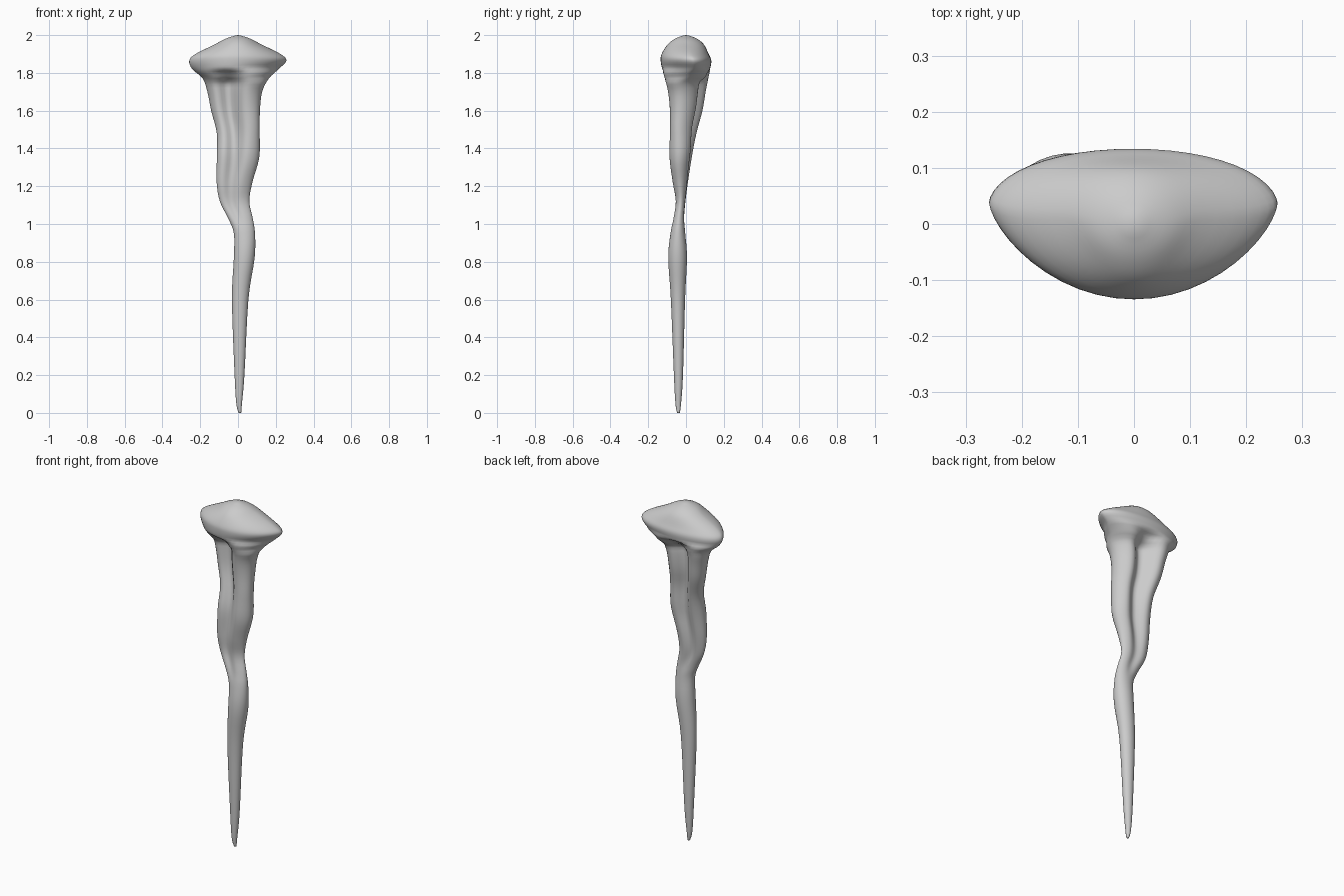
import bpy, bmesh, math

if "Cube" in bpy.data.objects:
    bpy.data.objects.remove(bpy.data.objects["Cube"])

# Silhouette stations: z, left x, right x, front y, back y
STATIONS = [
    (0.00, 0.003, 0.017, -0.047, -0.033), (0.05, -0.009, 0.021, -0.056, -0.026),
    (0.20, -0.018, 0.034, -0.064, -0.016), (0.60, -0.032, 0.055, -0.080, -0.005),
    (0.82, -0.022, 0.088, -0.094, 0.005), (0.95, -0.022, 0.090, -0.082, -0.004),
    (1.03, -0.052, 0.078, -0.066, -0.010), (1.12, -0.096, 0.060, -0.054, -0.003),
    (1.22, -0.113, 0.076, -0.070, 0.010), (1.35, -0.112, 0.112, -0.087, 0.030),
    (1.48, -0.112, 0.115, -0.085, 0.055), (1.60, -0.142, 0.116, -0.085, 0.087),
    (1.70, -0.162, 0.128, -0.095, 0.104), (1.77, -0.187, 0.163, -0.112, 0.118),
    (1.82, -0.242, 0.215, -0.126, 0.128), (1.865, -0.258, 0.256, -0.134, 0.134),
    (1.90, -0.225, 0.225, -0.129, 0.120), (1.95, -0.125, 0.125, -0.098, 0.095),
    (1.98, -0.068, 0.068, -0.060, 0.060), (1.997, -0.018, 0.018, -0.018, 0.018),
]
# Strand shape: z, groove depth, skew of the two strands, lens-shaped cap amount
SHAPE = [(0, 0, 0, 0), (0.95, 0, 0, 0), (1.12, 0.55, 0.05, 0), (1.35, 0.68, 0.15, 0),
         (1.55, 0.84, 0.4, 0), (1.74, 0.84, 0.35, 0.2), (1.79, 0.45, 0.1, 0.6),
         (1.83, 0.0, 0, 1), (1.95, 0, 0, 0.6), (2, 0, 0, 0)]
N, STEPS = 48, 4


def lerp_row(table, z):
    for a, b in zip(table, table[1:]):
        if z <= b[0]:
            t = (z - a[0]) / (b[0] - a[0])
            t = t * t * (3 - 2 * t)
            return [u + (v - u) * t for u, v in zip(a, b)]
    return list(table[-1])


def catmull(p, t):
    return [0.5 * (2 * b + (c - a) * t + (2 * a - 5 * b + 4 * c - d) * t * t
                   + (3 * b - a - 3 * c + d) * t ** 3) for a, b, c, d in zip(*p)]


def section(row):
    z, x0, x1, y0, y1 = row
    _, groove, skew, lens = lerp_row(SHAPE, z)
    pts = []
    for i in range(N):
        a = math.tau * i / N
        c, s = math.cos(a), math.sin(a)
        mid = -0.22 if s < 0 else 0.0
        dent = 1 - groove * math.exp(-((c - mid) / 0.38) ** 2)
        y = math.copysign(abs(s) ** (1 + 0.3 * lens), s) * dent - skew * c + 0.3 * lens * c * c
        pts.append((c, y))
    lo, hi = min(p[1] for p in pts), max(p[1] for p in pts)
    return [((x0 + x1) / 2 + c * (x1 - x0) / 2, y0 + (y - lo) / (hi - lo) * (y1 - y0), z)
            for c, y in pts]


# Smoothly interpolated stations
rows = []
last = len(STATIONS) - 1
for i in range(last):
    p = [STATIONS[min(max(i + k, 0), last)] for k in (-1, 0, 1, 2)]
    rows += [catmull(p, j / STEPS) for j in range(STEPS)]
rows.append(list(STATIONS[-1]))

# Twisted root body with flared cap, lofted through the sections
bm = bmesh.new()
rings = [[bm.verts.new(v) for v in section(r)] for r in rows]
for a, b in zip(rings, rings[1:]):
    for i in range(N):
        j = (i + 1) % N
        bm.faces.new((a[i], a[j], b[j], b[i]))
bm.faces.new(rings[0][::-1])
top = bm.verts.new((0, 0, 2.0))
for i in range(N):
    bm.faces.new((rings[-1][i], rings[-1][(i + 1) % N], top))
bmesh.ops.recalc_face_normals(bm, faces=bm.faces)
for f in bm.faces:
    f.smooth = True

mesh = bpy.data.meshes.new("twisted_spike")
bm.to_mesh(mesh)
bm.free()
obj = bpy.data.objects.new("twisted_spike", mesh)
bpy.context.collection.objects.link(obj)
